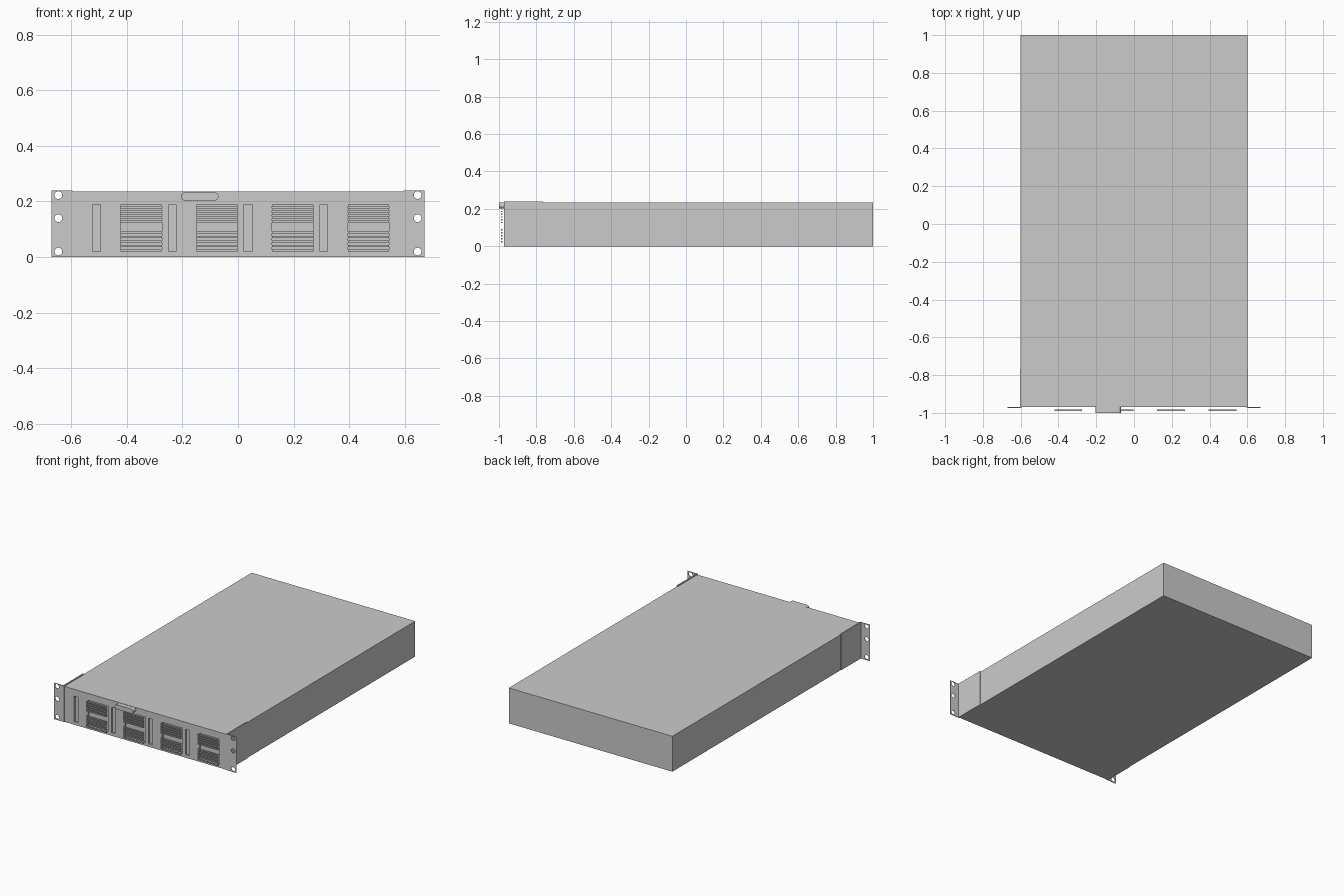
import bpy, bmesh, math
from mathutils import Matrix, Vector

if "Cube" in bpy.data.objects:
    bpy.data.objects.remove(bpy.data.objects["Cube"])


def finish(name, bm):
    bmesh.ops.recalc_face_normals(bm, faces=bm.faces)
    me = bpy.data.meshes.new(name)
    bm.to_mesh(me)
    bm.free()
    ob = bpy.data.objects.new(name, me)
    bpy.context.collection.objects.link(ob)
    return ob


def add_box(bm, x0, x1, y0, y1, z0, z1):
    mid = Vector((x0 + x1, y0 + y1, z0 + z1)) / 2
    m = Matrix.Translation(mid) @ Matrix.Diagonal((x1 - x0, y1 - y0, z1 - z0, 1))
    bmesh.ops.create_cube(bm, size=1, matrix=m)


def boxes(name, items):
    bm = bmesh.new()
    for b in items:
        add_box(bm, *b)
    return finish(name, bm)


def cut(ob, cutter):
    mod = ob.modifiers.new("cut", 'BOOLEAN')
    mod.operation = 'DIFFERENCE'
    mod.solver = 'EXACT'
    mod.object = cutter
    cutter.hide_render = True
    cutter.hide_viewport = True


FRONT = -0.97
PITCH = 0.2725
Z0, Z1 = 0.02, 0.189

# chassis with shallow slots and vent openings in the front
chassis = boxes("chassis", [(-0.6, 0.6, FRONT, 1.0, 0, 0.235)])
recesses = []
for i in range(4):
    dx = i * PITCH
    recesses.append((-0.523 + dx, -0.495 + dx, FRONT - 0.02, FRONT + 0.012, Z0, Z1))
    recesses.append((-0.422 + dx, -0.274 + dx, FRONT - 0.02, FRONT + 0.012, Z0, Z1))
cut(chassis, boxes("front_recess_cutter", recesses))

# vent slats in an upper and a lower group on each drive bay
slats = []
for i in range(4):
    x = -0.422 + i * PITCH
    for start, end in ((0.02, 0.092), (0.124, 0.189)):
        step = (end - start - 0.007) / 4
        for k in range(5):
            z = start + k * step
            slats.append((x, x + 0.148, -0.99, -0.981, z, z + 0.007))
boxes("vent_slats", slats)

# rack ears with bolt holes, mirrored to both sides
ear = boxes("rack_ear", [(0.595, 0.67, FRONT - 0.004, FRONT, 0, 0.24)])
bm = bmesh.new()
for z in (0.02, 0.14, 0.223):
    m = Matrix.Translation((0.646, FRONT, z)) @ Matrix.Rotation(math.pi / 2, 4, 'X')
    bmesh.ops.create_cone(bm, cap_ends=True, segments=16, radius1=0.014,
                          radius2=0.014, depth=0.1, matrix=m)
cut(ear, finish("bolt_hole_cutter", bm))
ear.modifiers.new("mirror", 'MIRROR')

# side flanges of the ears
flange = boxes("ear_flange", [(0.595, 0.604, FRONT, -0.765, 0, 0.24)])
flange.modifiers.new("mirror", 'MIRROR')

# rounded latch block at the top of the front
bm = bmesh.new()
lx0, lx1, lz0, lz1, r = -0.205, -0.07, 0.203, 0.233, 0.0149
outline = []
for cx, cz, a0 in ((lx1 - r, lz1 - r, 0), (lx0 + r, lz1 - r, 90),
                   (lx0 + r, lz0 + r, 180), (lx1 - r, lz0 + r, 270)):
    for k in range(5):
        a = math.radians(a0 + k * 22.5)
        outline.append(bm.verts.new((cx + r * math.cos(a), FRONT, cz + r * math.sin(a))))
face = bm.faces.new(outline)
ext = bmesh.ops.extrude_face_region(bm, geom=[face], use_keep_orig=True)
moved = [v for v in ext["geom"] if isinstance(v, bmesh.types.BMVert)]
bmesh.ops.translate(bm, verts=moved, vec=(0, -0.03, 0))
finish("latch", bm)
